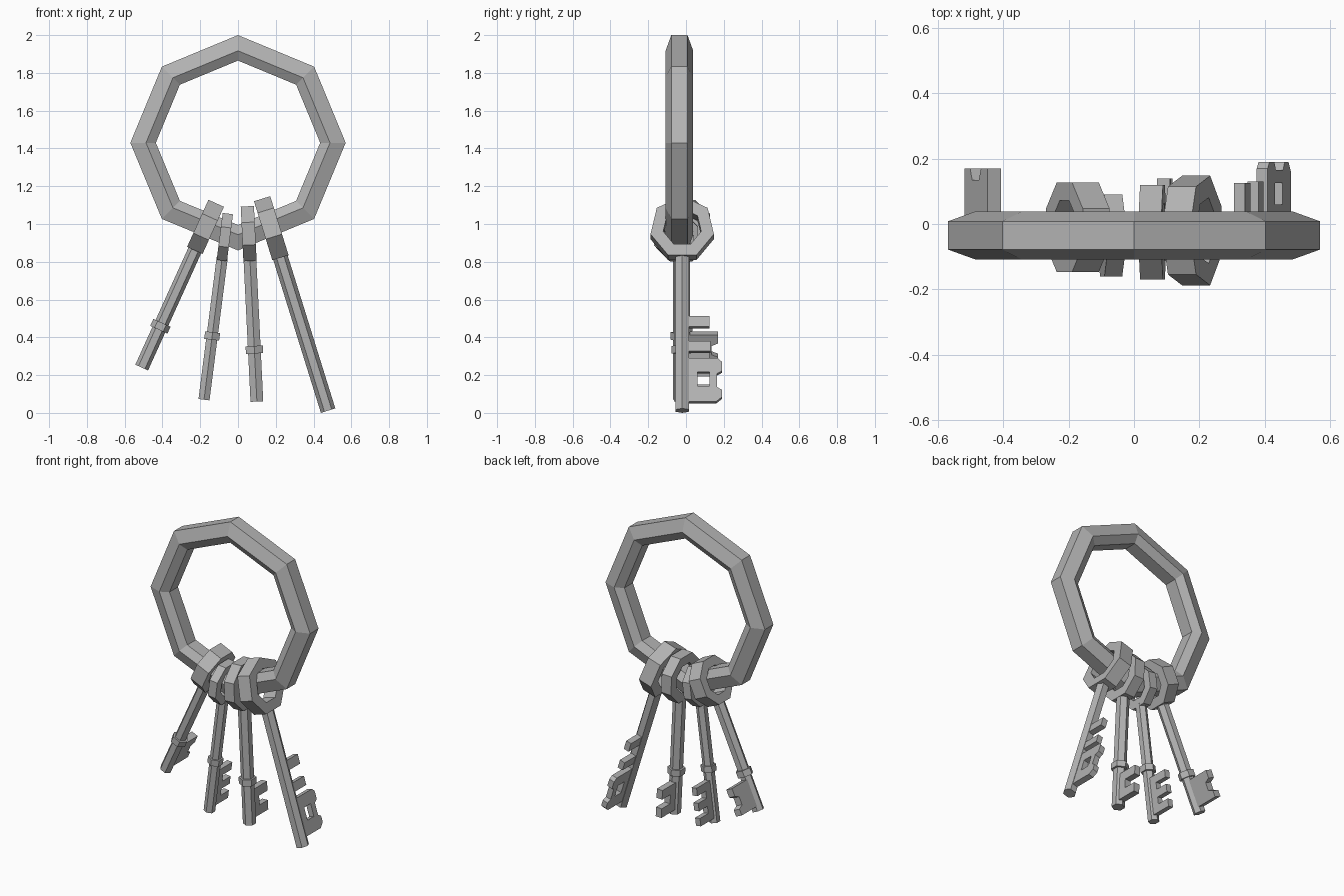
import bpy, bmesh
from math import sin, cos, pi, radians
from mathutils import Matrix, Vector

cube = bpy.data.objects.get("Cube")
if cube:
    bpy.data.objects.remove(cube)

steel = bpy.data.materials.new("grey_steel")
steel.use_nodes = True
grey = (0.45, 0.45, 0.45, 1)
steel.diffuse_color = grey
steel.node_tree.nodes["Principled BSDF"].inputs["Base Color"].default_value = grey


def finish(name, bm, matrix):
    bmesh.ops.recalc_face_normals(bm, faces=bm.faces)
    mesh = bpy.data.meshes.new(name)
    bm.to_mesh(mesh)
    bm.free()
    mesh.materials.append(steel)
    obj = bpy.data.objects.new(name, mesh)
    obj.matrix_world = matrix
    bpy.context.collection.objects.link(obj)


def hoop(name, section, sides, turn, matrix):
    """Sweep a closed (radius, x) section round the local X axis."""
    bm = bmesh.new()
    loops = []
    for i in range(sides):
        a = turn + 2 * pi * i / sides
        loops.append([bm.verts.new((x, r * sin(a), r * cos(a))) for r, x in section])
    n = len(section)
    for i in range(sides):
        p, q = loops[i], loops[(i + 1) % sides]
        for j in range(n):
            k = (j + 1) % n
            bm.faces.new((p[j], p[k], q[k], q[j]))
    finish(name, bm, matrix)


def rod(name, radius, low, high, turn, matrix):
    """Hexagonal bar along local Z."""
    bm = bmesh.new()
    bmesh.ops.create_cone(bm, cap_ends=True, segments=6, radius1=radius, radius2=radius,
                          depth=high - low,
                          matrix=Matrix.Translation((0, 0, (low + high) / 2)) @ Matrix.Rotation(turn, 4, 'Z'))
    finish(name, bm, matrix)


def plate(name, outline, thick, matrix):
    """Flat (y, z) outline given thickness along local X."""
    bm = bmesh.new()
    face = bm.faces.new([bm.verts.new((-thick / 2, y, z)) for y, z in outline])
    moved = bmesh.ops.extrude_face_region(bm, geom=[face])["geom"]
    bmesh.ops.translate(bm, vec=(thick, 0, 0),
                        verts=[v for v in moved if isinstance(v, bmesh.types.BMVert)])
    finish(name, bm, matrix)


def box(y0, y1, z0, z1):
    return [(y0, z0), (y1, z0), (y1, z1), (y0, z1)]


# Large carrying ring, hexagonal in section
ring_section = [(.57, -.043), (.57, .043), (.487, .073), (.435, .043), (.435, -.043), (.487, -.073)]
hoop("carrying_ring", ring_section, 8, 0,
     Matrix.Translation((0, -.035, 1.43)) @ Matrix.Rotation(pi / 2, 4, 'Z'))


def key(name, tip, tilt, bow, shaft, collar, teeth, thick):
    m = Matrix.Translation(Vector(tip)) @ Matrix.Rotation(radians(tilt), 4, 'Y')
    centre, apothem, width, sides = bow
    radius, turn = shaft
    # Bow: flat edge towards the shaft
    outer = apothem / cos(pi / sides)
    inner = outer * .6
    h = width / 2
    hoop(name + "_bow", [(outer, -h), (outer, h), (inner, h), (inner, -h)], sides,
         pi + pi / sides, m @ Matrix.Translation((0, 0, centre)))
    rod(name + "_shaft", radius, 0, centre - apothem + .015, turn, m)
    if collar:
        rod(name + "_collar", radius * 1.35, collar - .02, collar + .02, turn, m)
    for i, outline in enumerate(teeth):
        plate(f"{name}_bit_{i + 1}", outline, thick, m)


FLAT, RIDGE = 0, pi / 6   # shaft shows a face or an edge to the front

# Key with a notched flag
key("far_right_key", (-.51, -.01, .24), 24.4, (.818, .137, .09, 8), (.037, RIDGE), .24,
    [[(0, .03), (.18, .03), (.18, .07), (.145, .085), (.145, .135), (.18, .15), (.18, .2), (0, .2)]], .045)

# Key with three teeth on a narrow web
key("inner_right_key", (-.18, -.035, .07), 7.3, (.868, .125, .055, 8), (.034, FLAT), .34,
    [box(0, .075, .03, .27)] + [box(.07, .16, z, z + .05) for z in (.03, .125, .22)], .035)

# Key with two broad teeth
key("inner_left_key", (.1, -.025, .06), -2.8, (.89, .145, .07, 8), (.039, FLAT), .275,
    [box(0, .08, .03, .21)] + [box(.075, .165, z, z + .06) for z in (.03, .15)], .04)

# Key with a pierced flag and two loose teeth
flag = [(.08, .045), (.18, .045), (.21, .07), (.21, .11), (.185, .125), (.185, .2),
        (.21, .215), (.21, .265), (.19, .285), (.08, .285), (.08, .21), (.145, .21),
        (.145, .13), (.08, .13)]
key("far_left_key", (.477, -.02, .012), -17.3, (1.003, .155, .09, 7), (.04, RIDGE), 0,
    [flag, box(0, .08, .045, .285), box(0, .15, .325, .38), box(0, .145, .46, .52)], .035)
